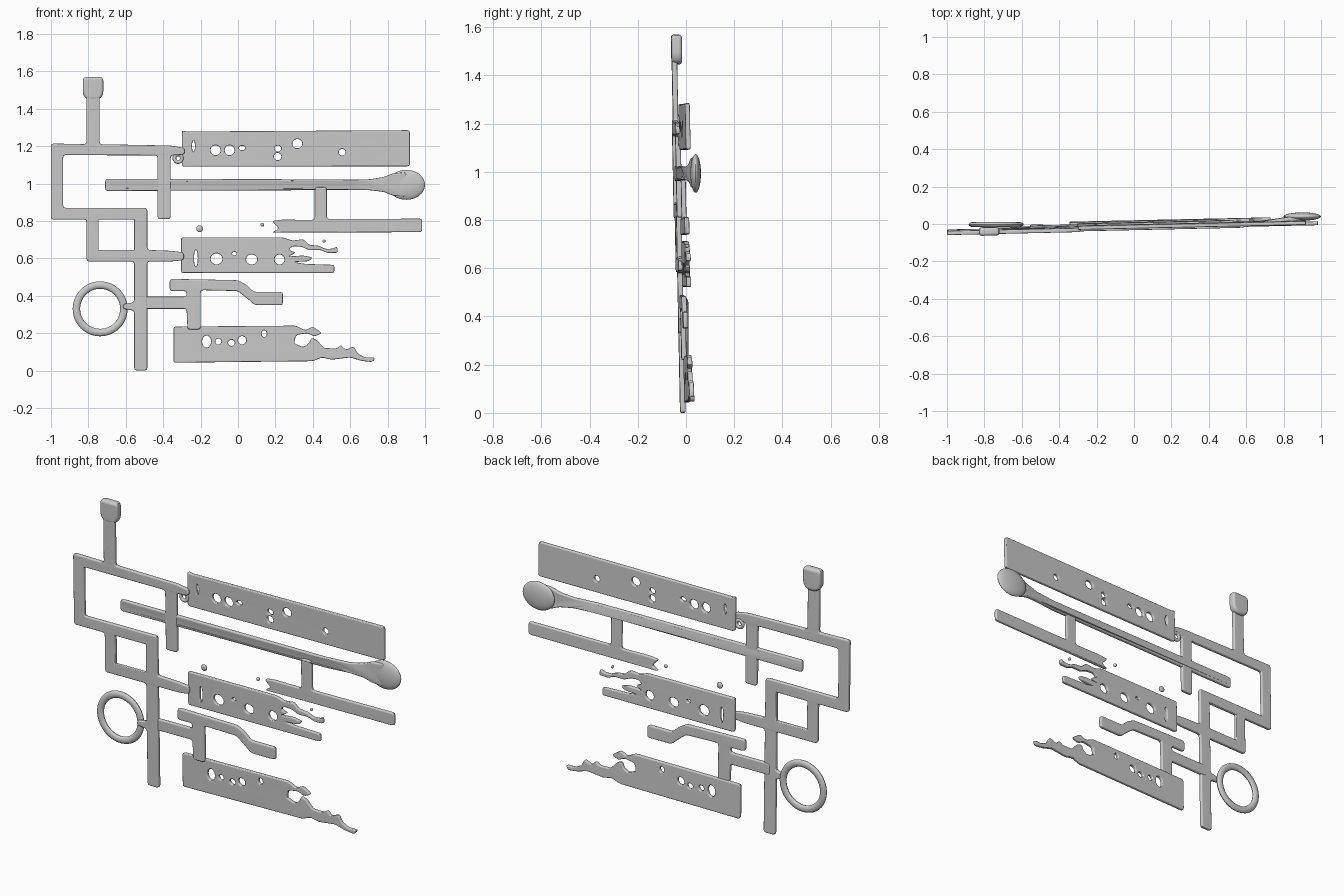
import bpy, bmesh, math
from mathutils import Matrix

if "Cube" in bpy.data.objects:
    bpy.data.objects.remove(bpy.data.objects["Cube"])


def plane_y(x, z):
    """The whole flat model leans slightly along x and z."""
    return -0.002 + 0.022 * x - 0.02 * z


def finish(obj, angle=40):
    bpy.ops.object.select_all(action='DESELECT')
    obj.select_set(True)
    bpy.context.view_layer.objects.active = obj
    bpy.ops.object.shade_smooth_by_angle(angle=math.radians(angle))


def rounded(points, r):
    """Round every corner of a closed outline."""
    out, n = [], len(points)
    for i, (x, z) in enumerate(points):
        ends = []
        for qx, qz in (points[i - 1], points[(i + 1) % n]):
            d = math.hypot(qx - x, qz - z)
            k = min(r, 0.4 * d) / d
            ends.append((x + (qx - x) * k, z + (qz - z) * k))
        for t in (0, 0.5, 1):
            a, b, c = (1 - t) ** 2, 2 * t * (1 - t), t * t
            out.append((a * ends[0][0] + b * x + c * ends[1][0],
                        a * ends[0][1] + b * z + c * ends[1][1]))
    return out


def oval(x, z, rx, rz, n=14):
    return [(x + rx * math.cos(2 * math.pi * i / n),
             z + rz * math.sin(2 * math.pi * i / n)) for i in range(n)]


def box(x0, z0, x1, z1):
    return [(x0, z0), (x0, z1), (x1, z1), (x1, z0)]


def plate(name, outline, holes=(), half=0.011, bevel=0.006, dy=0.0, r=0.014, bend=None):
    """Outline with holes, thickened with rounded rims and laid on the leaning plane."""
    cu = bpy.data.curves.new(name, 'CURVE')
    cu.dimensions, cu.fill_mode = '2D', 'BOTH'
    cu.extrude, cu.bevel_depth = half - bevel, bevel
    cu.bevel_resolution, cu.offset = 2, -bevel
    for pts in [rounded(outline, r)] + list(holes):
        sp = cu.splines.new('POLY')
        sp.points.add(len(pts) - 1)
        for p, (x, z) in zip(sp.points, pts):
            p.co = (x, z, 0, 1)
        sp.use_cyclic_u = True
    tmp = bpy.data.objects.new(name + "_curve", cu)
    bpy.context.collection.objects.link(tmp)
    dg = bpy.context.evaluated_depsgraph_get()
    me = bpy.data.meshes.new_from_object(tmp.evaluated_get(dg))
    bpy.data.objects.remove(tmp)
    bm = bmesh.new()
    bm.from_mesh(me)
    bmesh.ops.remove_doubles(bm, verts=bm.verts, dist=0.0002)
    bm.transform(Matrix.Rotation(math.pi / 2, 4, 'X'))
    for v in bm.verts:
        v.co.y += plane_y(v.co.x, v.co.z) + dy + (bend(v.co.x) if bend else 0)
    bmesh.ops.recalc_face_normals(bm, faces=bm.faces)
    bm.to_mesh(me)
    bm.free()
    obj = bpy.data.objects.new(name, me)
    bpy.context.collection.objects.link(obj)
    finish(obj)
    mod = obj.modifiers.new("flat_faces", 'WEIGHTED_NORMAL')
    mod.keep_sharp = True
    return obj


def blob(name, loc, size):
    bpy.ops.mesh.primitive_uv_sphere_add(segments=32, ring_count=16, radius=1, location=loc)
    obj = bpy.context.object
    obj.name, obj.scale = name, size
    bpy.ops.object.transform_apply(location=False, rotation=False, scale=True)
    finish(obj)


def ring(name, loc, major, minor, flat):
    bpy.ops.mesh.primitive_torus_add(major_radius=major, minor_radius=minor, major_segments=48,
                                     minor_segments=12, location=loc, rotation=(math.pi / 2, 0, 0))
    obj = bpy.context.object
    obj.name, obj.scale = name, (1, 1, flat)
    bpy.ops.object.transform_apply(location=False, rotation=True, scale=True)
    finish(obj)


# Stepped frame with top post, square loop and long lower post
plate("stepped_frame", [
    (-1, 1.214), (-.81, 1.21), (-.81, 1.48), (-.74, 1.48), (-.74, 1.21), (-.36, 1.203),
    (-.285, 1.19), (-.285, 1.155), (-.36, 1.15), (-.36, .81), (-.43, .81), (-.43, 1.15),
    (-.935, 1.152), (-.935, .87), (-.485, .87), (-.485, .645), (-.36, .64), (-.29, .632),
    (-.29, .59), (-.36, .583), (-.485, .583), (-.485, 0), (-.555, 0), (-.555, .32),
    (-.615, .33), (-.615, .355), (-.555, .365), (-.555, .583), (-.81, .583), (-.81, .807),
    (-1, .807)], [box(-.745, .645, -.555, .807)])

# Block on top of the post
plate("post_cap", [(-.805, 1.445), (-.83, 1.475), (-.83, 1.57), (-.72, 1.57), (-.72, 1.475),
                   (-.745, 1.445)], half=.022, bevel=.014, dy=.01, r=.02)


# Long rail that rises to the oval knob, with a hanging lower bar
def rise(x):
    t = min(max((x - .55) / .35, 0), 1)
    return .035 * t * t * (3 - 2 * t)


plate("long_rail", [
    (-.71, 1.025), (.55, 1.022), (.7, 1.022), (.78, 1.035), (.83, 1.055), (.9, 1.06), (.9, .93),
    (.83, .935), (.78, .955), (.7, .965), (.55, .965), (-.71, .96)], half=.0105, bend=rise)
plate("lower_bar", [
    (.41, .98), (.475, .98), (.475, .81), (.985, .812), (.985, .74), (.18, .737), (.22, .76),
    (.18, .8), (.24, .807), (.41, .805)], half=.0098)
blob("oval_knob", (.9, .04, .993), (.1, .022, .08))

# Bent lower bracket
plate("bent_bracket", [
    (-.365, .49), (-.2, .487), (0, .483), (.05, .455), (.085, .42), (.24, .42), (.24, .35),
    (.09, .35), (.05, .385), (0, .425), (-.2, .43), (-.2, .22), (-.27, .22), (-.275, .33),
    (-.52, .33), (-.52, .395), (-.275, .395), (-.275, .425), (-.365, .425)], half=.0105, dy=.003)

# Round ring beside the lower post
ring("round_ring", (-.737, -.003, .33), .127, .02, .65)

# Perforated plates, the lower two with ragged right ends
plate("upper_plate", [(-.3, 1.285), (-.28, 1.278), (.92, 1.285), (.92, 1.092), (-.3, 1.09)], [
    oval(-.12, 1.178, .027, .027), oval(-.045, 1.178, .027, .027), oval(.022, 1.19, .018, .012),
    oval(.317, 1.213, .027, .025), oval(.213, 1.187, .018, .016), oval(.212, 1.144, .02, .02),
    oval(.557, 1.167, .018, .018), oval(-.238, 1.2, .008, .03)], half=.01, bevel=.005, dy=.013)

plate("middle_plate", [
    (-.305, .712), (.24, .712), (.29, .695), (.35, .702), (.38, .672), (.43, .668), (.47, .65),
    (.51, .652), (.53, .665), (.535, .63), (.48, .628), (.44, .645), (.38, .643), (.34, .662),
    (.29, .665), (.27, .645), (.31, .63), (.27, .61), (.35, .615), (.4, .605), (.38, .585),
    (.3, .58), (.36, .57), (.515, .565), (.515, .522), (-.305, .522)], [
    oval(-.225, .6, .01, .045), oval(-.115, .597, .032, .03), oval(.073, .594, .03, .027),
    oval(.222, .594, .027, .027), oval(-.02, .625, .012, .009)],
    half=.01, bevel=.005, dy=.013, r=.012)

plate("lower_plate", [
    (-.345, .235), (.31, .24), (.36, .215), (.4, .235), (.45, .2), (.41, .182), (.37, .2),
    (.31, .19), (.3, .145), (.35, .125), (.38, .145), (.39, .175), (.42, .165), (.46, .12),
    (.53, .118), (.55, .138), (.575, .11), (.62, .13), (.64, .09), (.68, .07), (.735, .07),
    (.72, .045), (.66, .052), (.6, .07), (.5, .058), (.45, .07), (.4, .05), (-.345, .042)], [
    oval(-.168, .155, .024, .033), oval(-.105, .155, .016, .016), oval(-.035, .148, .018, .016),
    oval(.022, .162, .022, .022), oval(.14, .197, .014, .018)],
    half=.01, bevel=.005, dy=.013, r=.012)

# Small loop at the plate joint and loose crumbs
ring("joint_loop", (-.32, -.025, 1.135), .02, .01, .9)
for i, (x, z, s) in enumerate([(-.205, .758, .018), (.13, .78, .01), (.46, .692, .008)]):
    blob(f"crumb_{i + 1}", (x, plane_y(x, z) + .01, z), (s, .009, s))
